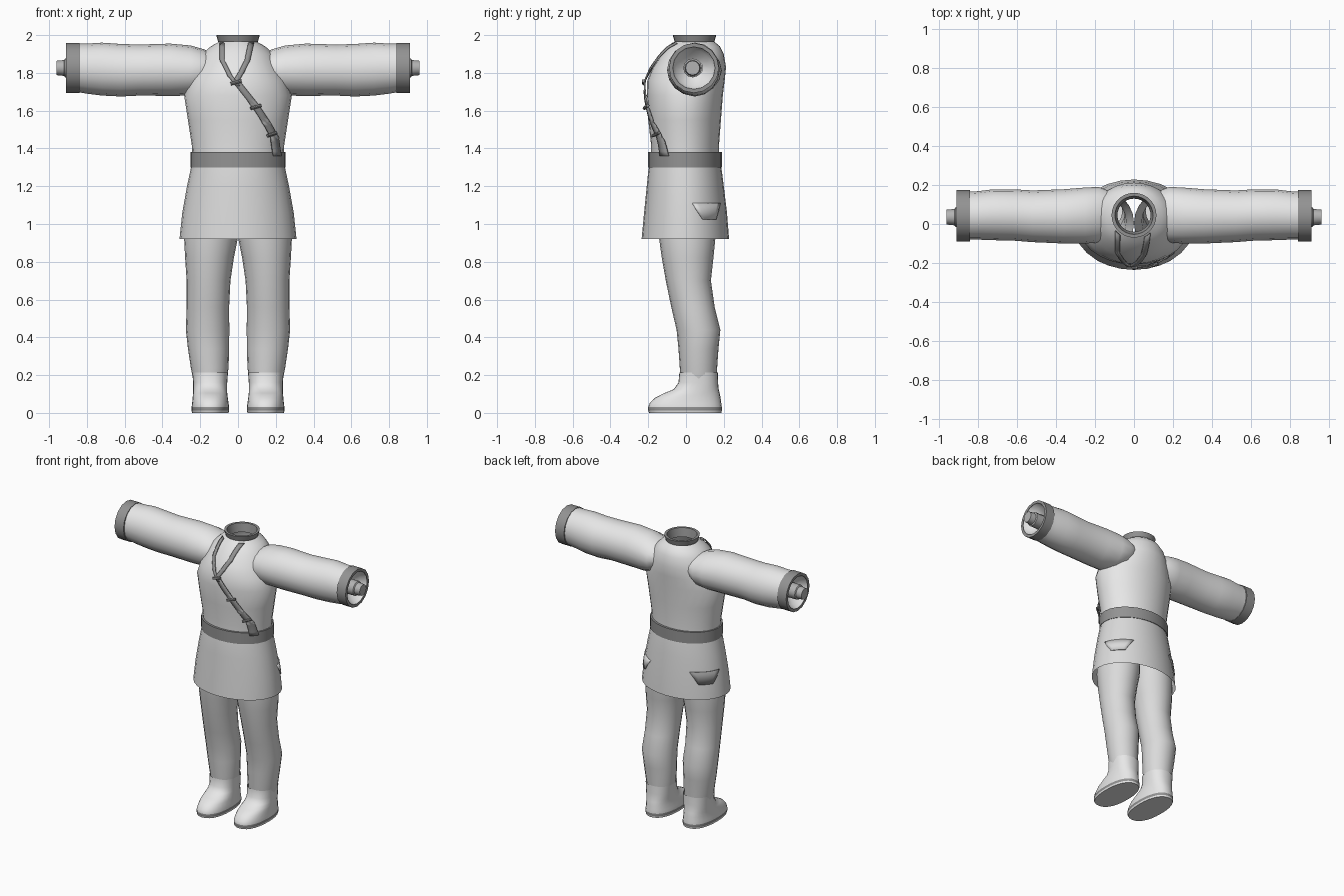
import bpy, bmesh
from math import sin, cos, acos, pi, radians
from mathutils import Vector

if "Cube" in bpy.data.objects:
    bpy.data.objects.remove(bpy.data.objects["Cube"])


def material(name, value):
    m = bpy.data.materials.new(name)
    m.use_nodes = True
    m.diffuse_color = (value, value, value, 1)
    m.node_tree.nodes["Principled BSDF"].inputs["Base Color"].default_value = (value, value, value, 1)
    return m


LIGHT = material("light cloth", 0.8)
MID = material("grey cloth", 0.7)
WRIST = material("grey wrist", 0.45)
DARK = material("dark trim", 0.29)


def finish(name, bm, mats, angle=40):
    bmesh.ops.recalc_face_normals(bm, faces=bm.faces)
    mesh = bpy.data.meshes.new(name)
    bm.to_mesh(mesh)
    bm.free()
    obj = bpy.data.objects.new(name, mesh)
    bpy.context.collection.objects.link(obj)
    for m in mats:
        mesh.materials.append(m)
    bpy.ops.object.select_all(action='DESELECT')
    obj.select_set(True)
    bpy.context.view_layer.objects.active = obj
    bpy.ops.object.shade_smooth_by_angle(angle=radians(angle))
    return obj


def power(v, p):
    return abs(v) ** (2 / p) * (1 if v > 0 else -1)


def loft(name, rings, mats, axis='z', sides=28, side=1, p=2, cap=(), closed=False, angle=40):
    """Skin rings given as (position, low a, high a, low b, high b)."""
    bm = bmesh.new()
    loops = []
    for pos, a0, a1, b0, b1 in rings:
        loop = []
        for i in range(sides):
            t = 2 * pi * i / sides
            a = (a0 + a1) / 2 + (a1 - a0) / 2 * power(cos(t), p)
            b = (b0 + b1) / 2 + (b1 - b0) / 2 * power(sin(t), p)
            co = (a * side, b, pos) if axis == 'z' else (pos * side, a, b)
            loop.append(bm.verts.new(co))
        loops.append(loop)
    pairs = list(zip(loops, loops[1:])) + ([(loops[-1], loops[0])] if closed else [])
    for lo, hi in pairs:
        for i in range(sides):
            j = (i + 1) % sides
            bm.faces.new((lo[i], lo[j], hi[j], hi[i]))
    for c in cap:
        bm.faces.new(loops[c])
    return finish(name, bm, mats, angle)


def even(rings):
    """Rings centred on x, from (z, half width, front, back)."""
    return [(z, -w, w, f, b) for z, w, f, b in rings]


def disc(pos, r, y=0.042, z=1.826):
    return (pos, y - r, y + r, z - r, z + r)


def skin(rings, z, lift, x=None, turn=0):
    """Point just outside a lofted body, found by x on the front or by turn angle."""
    rs = sorted(rings)
    for lo, hi in zip(rs, rs[1:]):
        if z <= hi[0]:
            break
    t = (z - lo[0]) / (hi[0] - lo[0])
    _, a0, a1, b0, b1 = [u + (v - u) * t for u, v in zip(lo, hi)]
    rx, ry = (a1 - a0) / 2 + lift, (b1 - b0) / 2 + lift
    if x is not None:
        turn = -acos(max(-1, min(1, x / rx)))
    return Vector((rx * cos(turn), (b0 + b1) / 2 + ry * sin(turn), z))


def sheet(name, rows, mat, thick):
    bm = bmesh.new()
    vs = [[bm.verts.new(c) for c in row] for row in rows]
    for r, s in zip(vs, vs[1:]):
        for i in range(len(r) - 1):
            bm.faces.new((r[i], r[i + 1], s[i + 1], s[i]))
    obj = finish(name, bm, [mat])
    obj.modifiers.new("thickness", 'SOLIDIFY').thickness = thick


# Upper body, skirt and belt
torso = even([(1.33, .24, -.185, .175), (1.42, .245, -.185, .175), (1.55, .265, -.2, .185),
              (1.68, .285, -.208, .195), (1.76, .258, -.205, .205), (1.83, .222, -.175, .212),
              (1.9, .187, -.128, .2), (1.94, .145, -.092, .18), (1.965, .1, -.06, .15)])
loft("torso", torso, [LIGHT])
skirt = even([(1.33, .243, -.19, .18), (1.28, .253, -.2, .19), (1.2, .27, -.208, .2),
              (1.06, .295, -.222, .217), (.92, .31, -.235, .228)])
loft("skirt", skirt, [MID])
loft("belt", even([(1.3, .252, -.2, .19), (1.38, .252, -.2, .19),
                   (1.38, .235, -.18, .17), (1.3, .235, -.18, .17)]), [DARK], closed=True)

# Collar ring
loft("collar", [(z, -r, r, .045 - r, .045 + r) for z, r in
                ((1.94, .118), (1.965, .105), (2, .115), (2, .098), (1.94, .085))],
     [DARK], closed=True)


# Lapels and chest strap, laid along the front of the torso
def ribbon(name, path, width):
    rows = []
    for (x0, z0), (x1, z1) in zip(path, path[1:]):
        for k in range(5):
            t = k / 4
            x, z = x0 + (x1 - x0) * t, z0 + (z1 - z0) * t
            rows.append([skin(torso, z, .017, x=x + d * width) for d in (-.5, 0, .5)])
    sheet(name, rows, DARK, .008)


ribbon("right_lapel", [(-.085, 1.96), (-.085, 1.87), (-.045, 1.79), (0, 1.73)], .024)
ribbon("left_lapel", [(.07, 1.96), (.05, 1.87), (.02, 1.81), (-.015, 1.75)], .03)
ribbon("chest_strap", [(-.01, 1.755), (.09, 1.63), (.15, 1.54), (.195, 1.46), (.21, 1.36)], .042)
for x, z in ((-.01, 1.75), (.095, 1.62), (.18, 1.475)):
    bpy.ops.mesh.primitive_cylinder_add(vertices=8, radius=.009, depth=.06,
                                        location=skin(torso, z, .019, x=x),
                                        rotation=(0, radians(75), radians(x * 200)))
    knot = bpy.context.object
    knot.name = "strap_knot"
    knot.data.materials.append(DARK)

for side, word in ((1, "left"), (-1, "right")):
    # Sleeve with cuff, lining and wrist stub
    loft(word + "_sleeve", [
        (.13, -.06, .17, 1.74, 1.9), (.18, -.095, .19, 1.7, 1.925), (.25, -.1, .187, 1.68, 1.945),
        (.36, -.1, .178, 1.678, 1.955), (.52, -.093, .172, 1.68, 1.95), (.62, -.085, .178, 1.675, 1.953),
        (.72, -.083, .178, 1.68, 1.96), (.8, -.08, .168, 1.69, 1.955), (.86, -.08, .165, 1.7, 1.955)],
        [LIGHT], 'x', 16, side)
    loft(word + "_cuff", [disc(x, r) for x, r in
                          ((.84, .132), (.91, .132), (.91, .112), (.84, .112))],
         [DARK], 'x', 16, side, closed=True)
    loft(word + "_cuff_lining", [disc(.905, .112), disc(.87, .095), disc(.83, .045)],
         [LIGHT], 'x', 16, side)
    loft(word + "_wrist", [disc(x, r, .035) for x, r in
                           ((.82, .05), (.915, .05), (.92, .042), (.96, .038))],
         [WRIST], 'x', 12, side, cap=(-1,))

    # Trouser leg
    loft(word + "_trouser_leg", [
        (.16, .06, .235, -.025, .16), (.24, .05, .25, -.033, .165), (.34, .047, .265, -.04, .172),
        (.44, .046, .276, -.05, .182), (.56, .047, .272, -.078, .152), (.7, .04, .272, -.107, .132),
        (.82, .022, .28, -.128, .145), (.92, .002, .285, -.142, .155), (1.05, 0, .27, -.15, .16)],
        [MID], side=side, sides=20)

    # Shoe with a dark welt above the sole
    shoe = loft(word + "_shoe", [
        (0, .05, .243, -.195, .187), (.012, .047, .246, -.2, .19), (.03, .047, .246, -.2, .19),
        (.05, .05, .243, -.193, .187), (.08, .054, .24, -.165, .183), (.105, .057, .238, -.115, .178),
        (.125, .058, .237, -.065, .173), (.16, .057, .237, -.04, .17), (.215, .053, .242, -.035, .168)],
        [LIGHT, DARK], side=side, p=2.3, cap=(0,), angle=65)
    for f in shoe.data.polygons:
        f.material_index = int(.011 < f.center.z < .031)

    # Pocket flap on the hip
    rows = []
    for z, start, end in ((1.11, 10, 58), (1.07, 16, 52), (1.025, 24, 46)):
        row = [skin(skirt, z, .005, turn=radians(start + (end - start) * k / 6)) for k in range(7)]
        rows.append([Vector((c.x * side, c.y, c.z)) for c in row])
    sheet(word + "_pocket", rows, DARK if side < 0 else MID, .008)
